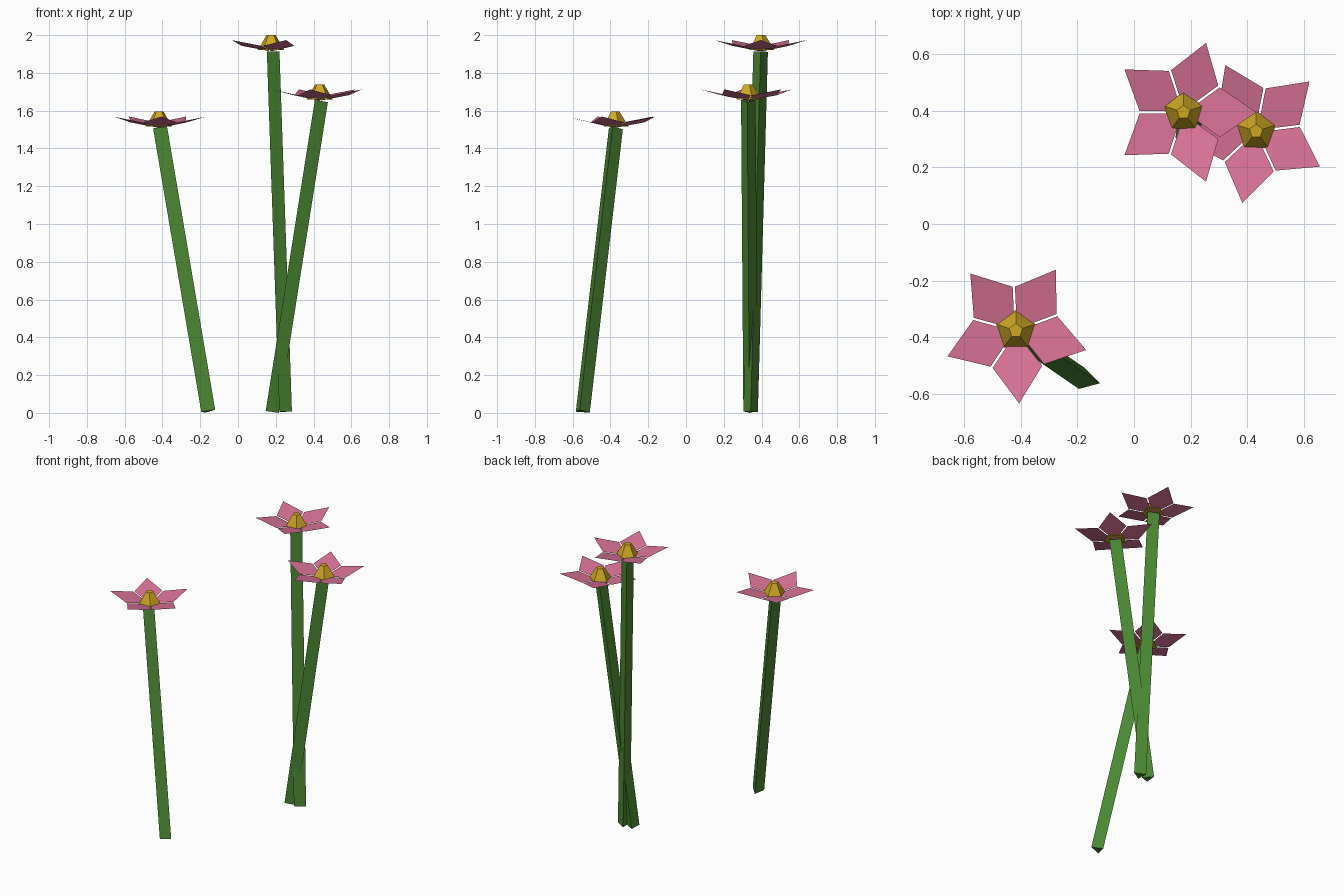
import bpy
from math import cos, sin, radians
from mathutils import Vector

cube = bpy.data.objects.get("Cube")
if cube:
    bpy.data.objects.remove(cube, do_unlink=True)


def material(name, rgb):
    mat = bpy.data.materials.new(name)
    mat.use_nodes = True
    mat.diffuse_color = (*rgb, 1)
    bsdf = mat.node_tree.nodes["Principled BSDF"]
    bsdf.inputs["Base Color"].default_value = (*rgb, 1)
    bsdf.inputs["Roughness"].default_value = 0.8
    return mat


GREEN = material("stem green", (0.07, 0.25, 0.033))
PINK = material("petal pink", (0.70, 0.17, 0.31))
GOLD = material("pollen gold", (0.62, 0.39, 0.017))


def add_mesh(name, verts, faces, mat):
    mesh = bpy.data.meshes.new(name)
    mesh.from_pydata(verts, [], faces)
    mesh.materials.append(mat)
    obj = bpy.data.objects.new(name, mesh)
    bpy.context.collection.objects.link(obj)
    return obj


def prism(name, sides, start, end, r_start, r_end, turn, mat):
    """Tapered column between two points, with ends cut square to its axis."""
    start, end = Vector(start), Vector(end)
    tilt = Vector((0, 0, 1)).rotation_difference(end - start)
    angles = [radians(turn + 360 * i / sides) for i in range(sides)]
    verts = [c + tilt @ Vector((r * cos(a), r * sin(a), 0))
             for c, r in ((start, r_start), (end, r_end)) for a in angles]
    faces = [(i, (i + 1) % sides, (i + 1) % sides + sides, i + sides)
             for i in range(sides)]
    faces += [tuple(reversed(range(sides))), tuple(range(sides, 2 * sides))]
    return add_mesh(name, verts, faces, mat)


def petals(name, center, turn):
    """Five flat kite petals rising gently towards their tips."""
    kite = ((0.007, 0), (0.128, -0.088), (0.258, 0), (0.128, 0.088))
    verts, faces = [], []
    for k in range(5):
        a = radians(turn + 72 * k)
        faces.append(tuple(range(4 * k, 4 * k + 4)))
        for u, v in kite:
            verts.append(Vector(center) + Vector((u * cos(a) - v * sin(a),
                                                  u * sin(a) + v * cos(a),
                                                  u * 0.235)))
    return add_mesh(name, verts, faces, PINK)


def flower(label, base, head, turn):
    head = Vector(head)
    prism(label + "_stem", 3, base, head, 0.0445, 0.0445, turn, GREEN)
    petals(label + "_petals", head, turn)
    prism(label + "_center", 5, head + Vector((0, 0, 0.008)),
          head + Vector((0, 0, 0.087)), 0.073, 0.025, 90, GOLD)


flower("tall", (0.241, 0.342, 0.006), (0.175, 0.395, 1.913), 0)
flower("leaning", (0.172, 0.34, 0.007), (0.432, 0.328, 1.652), 115)
flower("short", (-0.163, -0.552, 0.008), (-0.418, -0.377, 1.508), -15.4)
